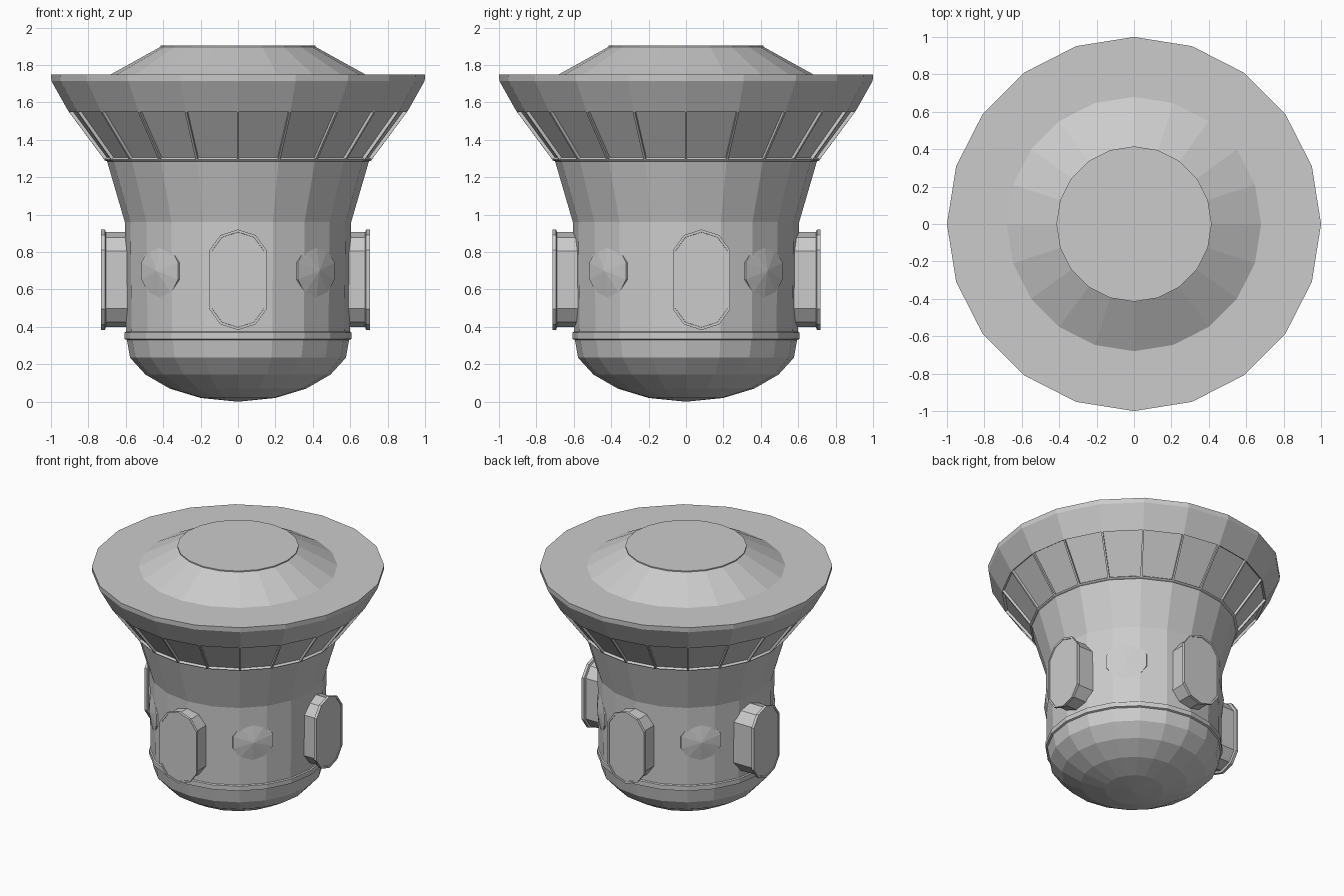
import bpy, bmesh, math
from mathutils import Matrix, Vector

if "Cube" in bpy.data.objects:
    bpy.data.objects.remove(bpy.data.objects["Cube"])

SIDES = 20


def finish(name, bm):
    bmesh.ops.recalc_face_normals(bm, faces=bm.faces)
    me = bpy.data.meshes.new(name)
    bm.to_mesh(me)
    bm.free()
    ob = bpy.data.objects.new(name, me)
    bpy.context.collection.objects.link(ob)
    return ob


def loft(bm, rings):
    """Bridge rings of points, single-point rings become tips, ends are capped."""
    vs = [[bm.verts.new(p) for p in r] for r in rings]
    for a, b in zip(vs, vs[1:]):
        n = max(len(a), len(b))
        for i in range(n):
            j = (i + 1) % n
            if len(a) == 1:
                bm.faces.new((a[0], b[i], b[j]))
            elif len(b) == 1:
                bm.faces.new((a[i], a[j], b[0]))
            else:
                bm.faces.new((a[i], a[j], b[j], b[i]))
    for r in (vs[0], vs[-1]):
        if len(r) > 2:
            bm.faces.new(r)


def turned(name, profile):
    bm = bmesh.new()
    rings = []
    for r, z in profile:
        if r == 0:
            rings.append([(0, 0, z)])
        else:
            rings.append([(r * math.cos(i * math.tau / SIDES),
                           r * math.sin(i * math.tau / SIDES), z) for i in range(SIDES)])
    loft(bm, rings)
    return bm


# Body: rounded bottom, belt, straight wall, flared neck, window band, rim, roof
bm = turned("body", [(0, 0), (0.2, 0.02), (0.365, 0.07), (0.495, 0.145), (0.577, 0.235),
                     (0.594, 0.33), (0.607, 0.335), (0.607, 0.37), (0.598, 0.375),
                     (0.605, 0.96), (0.7, 1.285), (0.712, 1.29), (0.908, 1.555),
                     (0.998, 1.715), (1.0, 1.75), (0.68, 1.75), (0.415, 1.897), (0.415, 1.905)])
bmesh.ops.recalc_face_normals(bm, faces=bm.faces)
# Window panes set into the flared band
panes = [f for f in bm.faces if 1.3 < f.calc_center_median().z < 1.5]
bmesh.ops.inset_individual(bm, faces=panes, thickness=0.009, depth=0)
bmesh.ops.inset_individual(bm, faces=panes, thickness=0.0005, depth=-0.018)
finish("tower_body", bm)


def decagon(r, half, depth):
    """Ten-sided outline, top and bottom halves pulled apart by half; y is depth."""
    pts = []
    for i in range(10):
        a = math.tau * i / 10
        z = r * math.cos(a)
        pts.append((r * math.sin(a), -depth, z + math.copysign(half, z)))
    return pts


def fitting(name, rings, angle, offset):
    bm = bmesh.new()
    loft(bm, rings)
    bmesh.ops.transform(bm, verts=bm.verts,
                        matrix=Matrix.Rotation(angle, 4, 'Z') @ Matrix.Translation(Vector(offset)))
    return finish(name, bm)


# Docking hatches with a lip at the outer end
for name, deg, shift, d in (("front", 0, 0, 0.715), ("right", 90, 0.083, 0.705),
                            ("back", 180, 0, 0.72), ("left", 270, -0.083, 0.732)):
    rings = [decagon(0.146, 0.108, 0.5), decagon(0.146, 0.108, d - 0.025),
             decagon(0.161, 0.108, d - 0.02), decagon(0.161, 0.108, d),
             decagon(0.147, 0.108, d), decagon(0.146, 0.108, d - 0.004)]
    fitting(name + "_hatch", rings, math.radians(deg), (shift, 0, 0.652))

# Shallow conical portholes between the hatches
for k in range(4):
    rings = [decagon(0.146, 0, 0.54), decagon(0.146, 0, 0.592), [(0, -0.617, 0)]]
    fitting("porthole_%d" % (k + 1), rings, math.radians(45 + 90 * k), (0, 0, 0.699))
